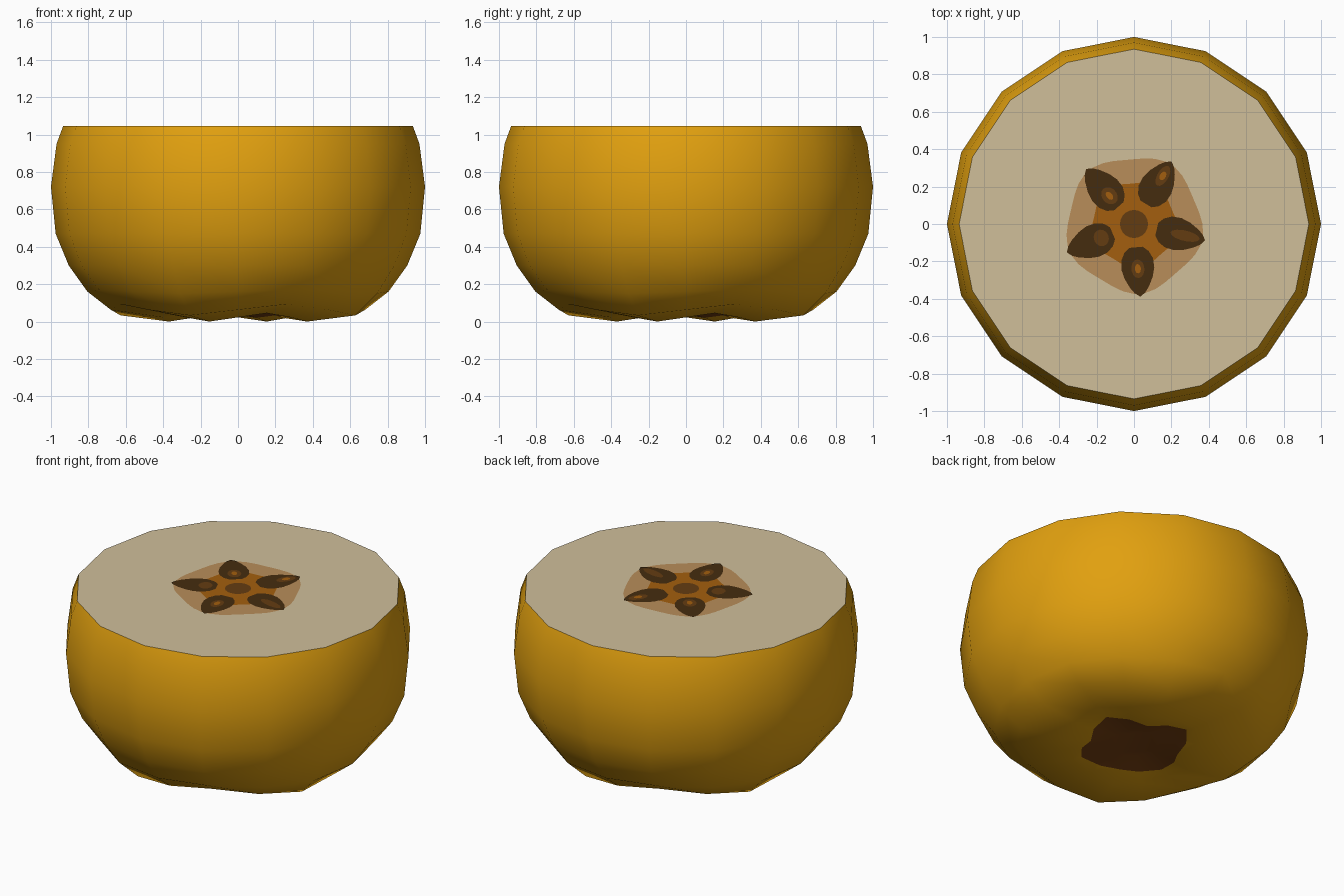
import bpy, bmesh, math

if "Cube" in bpy.data.objects:
    bpy.data.objects.remove(bpy.data.objects["Cube"])

N = 16          # sides of the fruit
TOP = 1.045     # height of the cut


def material(name, r, g, b):
    lin = [((c / 255 + 0.055) / 1.055) ** 2.4 if c > 10 else c / 255 / 12.92 for c in (r, g, b)]
    m = bpy.data.materials.new(name)
    m.diffuse_color = (*lin, 1)
    m.use_nodes = True
    m.node_tree.nodes["Principled BSDF"].inputs["Base Color"].default_value = m.diffuse_color
    return m


SKIN = material("orange skin", 225, 160, 15)
FLESH = material("cream flesh", 208, 191, 154)
BASE = material("base brown", 120, 65, 18)
HALO = material("tan core halo", 184, 141, 90)
CORE = material("amber core", 163, 95, 14)
SEED = material("dark seed brown", 69, 44, 15)
SPOT = material("mid brown", 100, 60, 17)


def finish(bm, name, mats):
    mesh = bpy.data.meshes.new(name)
    bm.to_mesh(mesh)
    bm.free()
    ob = bpy.data.objects.new(name, mesh)
    bpy.context.collection.objects.link(ob)
    for m in mats:
        mesh.materials.append(m)
    return ob


def fruit():
    # rings: radius, height, radial lobe, vertical lobe (four lobes on the underside)
    rings = [(0.935, TOP, 0, 0), (0.97, 0.95, 0, 0), (1.0, 0.72, 0, 0), (0.975, 0.47, 0, 0),
             (0.905, 0.30, 0, 0), (0.805, 0.16, 0, 0.01), (0.68, 0.063, 0, 0.03),
             (0.40, 0.0225, 0, 0.0225), (0.30, 0.035, 0.04, 0.015), (0.15, 0.055, 0, 0)]
    bm = bmesh.new()
    loops = []
    for r, z, dr, dz in rings:
        loop = []
        for k in range(N):
            a = k * math.tau / N
            s = math.sin(4 * a)
            loop.append(bm.verts.new(((r + dr * s) * math.cos(a), (r + dr * s) * math.sin(a), z + dz * s)))
        loops.append(loop)
    bm.faces.new(loops[0]).material_index = 1       # cut face
    for i in range(len(loops) - 1):
        for k in range(N):
            j = (k + 1) % N
            f = bm.faces.new((loops[i][k], loops[i + 1][k], loops[i + 1][j], loops[i][j]))
            f.material_index = 2 if i >= 8 else 0
    bm.faces.new(loops[-1][::-1]).material_index = 2
    bmesh.ops.recalc_face_normals(bm, faces=bm.faces[:])
    ob = finish(bm, "fruit_half", [SKIN, FLESH, BASE])
    bpy.context.view_layer.objects.active = ob
    ob.select_set(True)
    bpy.ops.object.shade_smooth_by_angle(angle=math.radians(42))


def plate(name, pts, layer, mat):
    # painted patch lying just over the cut face
    bm = bmesh.new()
    f = bm.faces.new([bm.verts.new((x, y, TOP + 0.0015 * layer)) for x, y in pts])
    f.normal_update()
    if f.normal.z < 0:
        f.normal_flip()
    finish(bm, name, [mat])


def polar(fn, n=40):
    return [(fn(a) * math.cos(a), fn(a) * math.sin(a)) for a in (i * math.tau / n for i in range(n))]


def placed(shape, ang):
    c, s = math.cos(ang), math.sin(ang)
    return [(u * c - v * s, u * s + v * c) for u, v in shape]


def oval(u0, v0, ru, rv, n=14):
    return [(u0 + ru * math.cos(i * math.tau / n), v0 + rv * math.sin(i * math.tau / n)) for i in range(n)]


fruit()

# core patches
START = math.radians(59)
plate("core_halo", polar(lambda a: 0.36 + 0.015 * math.cos(5 * (a - START))), 1, HALO)
plate("core_star", polar(lambda a: 0.228 + 0.012 * math.cos(5 * (a - START))), 2, CORE)
plate("core_centre", polar(lambda a: 0.075, 20), 3, SPOT)

# five teardrop seeds: (distance along, half width)
half = [(0.125, 0.035), (0.15, 0.065), (0.19, 0.085), (0.24, 0.088), (0.29, 0.075), (0.34, 0.05), (0.37, 0.028)]
tear = half + [(0.39, 0.0)] + [(u, -v) for u, v in reversed(half)]
spots = [(0.30, 0.06, 0.03), (0.20, 0.05, 0.04), (0.19, 0.04, 0.045), (0.24, 0.05, 0.035), (0.28, 0.08, 0.028)]
for i, (u, ru, rv) in enumerate(spots):
    ang = START + i * math.tau / 5
    plate(f"seed_{i + 1}", placed(tear, ang), 3, SEED)
    plate(f"seed_spot_{i + 1}", placed(oval(u, 0, ru, rv), ang), 4, SPOT)
    if i in (0, 1, 3):
        plate(f"seed_glint_{i + 1}", placed(oval(u, 0, 0.025, 0.016), ang), 5, CORE)
